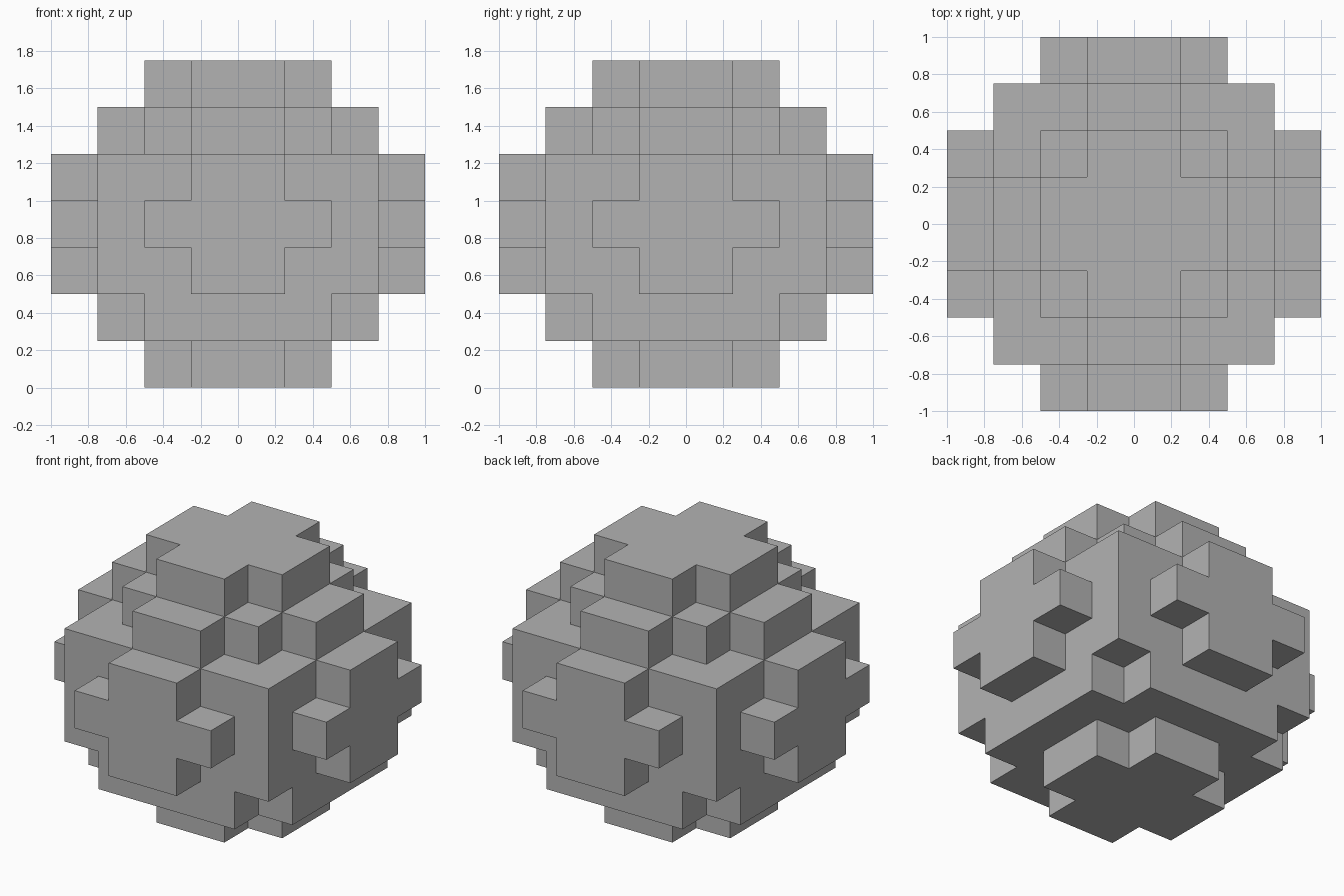
import bpy
import bmesh
from mathutils import Vector

default_cube = bpy.data.objects.get("Cube")
if default_cube:
    bpy.data.objects.remove(default_cube, do_unlink=True)

CELL = 0.25

# Single stone grey
grey = bpy.data.materials.new("stone_grey")
grey.use_nodes = True
colour = (0.45, 0.45, 0.45, 1.0)
grey.diffuse_color = colour
grey.node_tree.nodes["Principled BSDF"].inputs["Base Color"].default_value = colour

# Each layer, bottom to top, is a union of rectangles given by half sizes in
# cells; every rectangle is also used turned by a quarter
LAYERS = [
    [(2, 1)],
    [(3, 2)],
    [(3, 3), (4, 1)],
    [(3, 3), (4, 2)],
    [(3, 3), (4, 1)],
    [(2, 2), (3, 1)],
    [(2, 1)],
]

filled = set()
for k, rectangles in enumerate(LAYERS):
    for a, b in rectangles:
        for half_x, half_y in ((a, b), (b, a)):
            filled.update((i, j, k) for i in range(-half_x, half_x)
                          for j in range(-half_y, half_y))


def add_cell_face(bm, cell, axis, sign):
    """Add the outward square on one side of a cell."""
    normal = Vector((0, 0, 0))
    normal[axis] = sign
    u = Vector((0, 0, 0))
    u[(axis + 1) % 3] = 1
    v = normal.cross(u)
    centre = Vector(cell) + Vector((0.5, 0.5, 0.5)) + normal / 2
    corners = [centre + (u * s + v * t) / 2
               for s, t in ((-1, -1), (1, -1), (1, 1), (-1, 1))]
    bm.faces.new([bm.verts.new(c * CELL) for c in corners])


# Stepped ball: only the outer skin of the cells, joined into flat faces
bm = bmesh.new()
for cell in sorted(filled):
    for axis in range(3):
        for sign in (-1, 1):
            neighbour = list(cell)
            neighbour[axis] += sign
            if tuple(neighbour) not in filled:
                add_cell_face(bm, cell, axis, sign)
bmesh.ops.remove_doubles(bm, verts=bm.verts, dist=0.001)
bmesh.ops.dissolve_limit(bm, angle_limit=0.01, verts=bm.verts, edges=bm.edges)

mesh = bpy.data.meshes.new("stepped_ball")
bm.to_mesh(mesh)
bm.free()
mesh.materials.append(grey)
ball = bpy.data.objects.new("stepped_ball", mesh)
bpy.context.collection.objects.link(ball)
